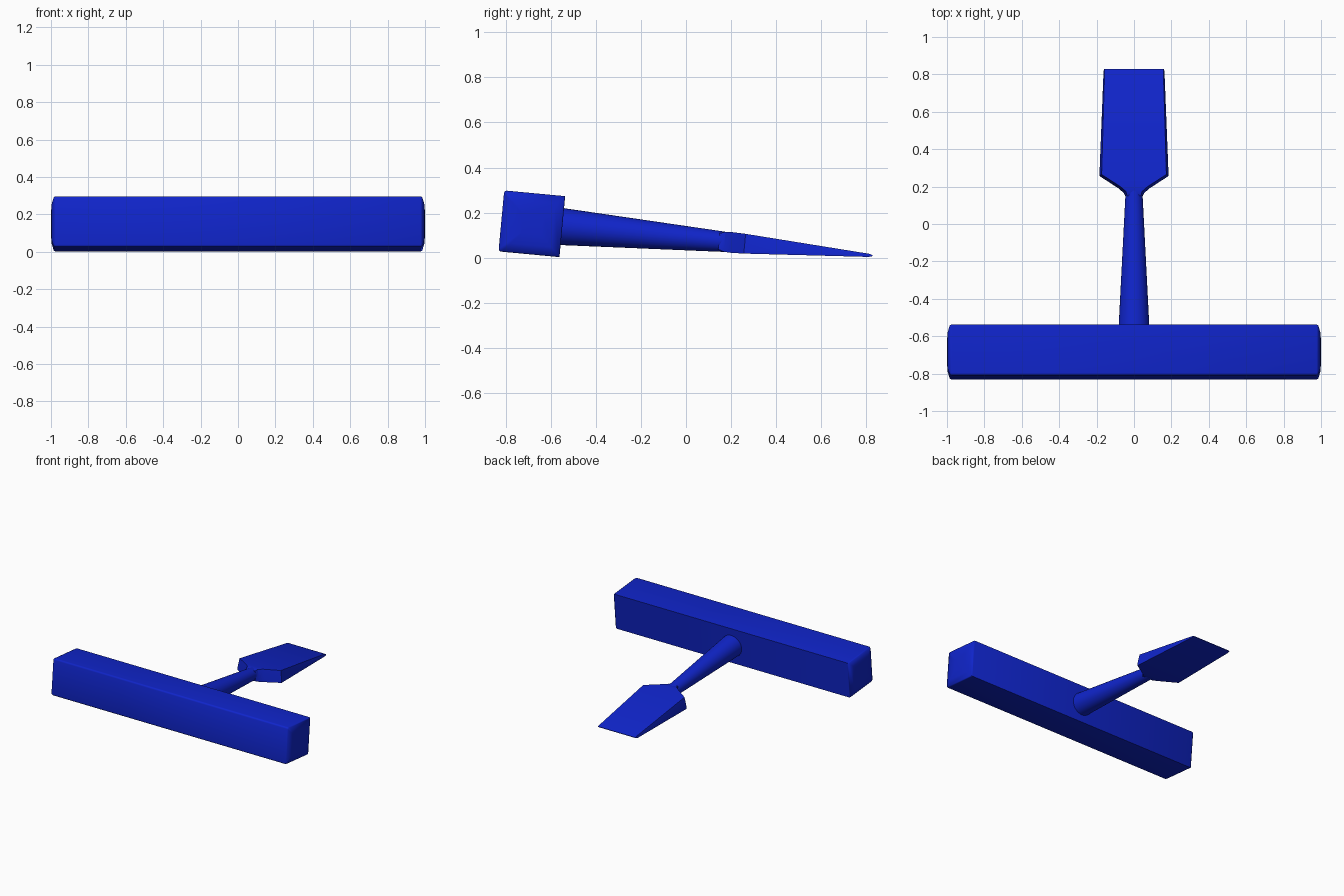
import bpy, bmesh, math
from mathutils import Matrix, Vector

if "Cube" in bpy.data.objects:
    bpy.data.objects.remove(bpy.data.objects["Cube"], do_unlink=True)

blue = bpy.data.materials.new("deep_blue")
blue.use_nodes = True
blue.diffuse_color = (0.005, 0.018, 0.6, 1)
blue.node_tree.nodes["Principled BSDF"].inputs["Base Color"].default_value = blue.diffuse_color

# Whole tool leans down from the grip towards the blade tip
PLACE = Matrix.Translation((0, -0.685, 0.15)) @ Matrix.Rotation(math.radians(-5.35), 4, "X")


def loft(name, rings, smooth_angle):
    """Skin a closed solid through rings of equal point count."""
    bm = bmesh.new()
    loops = [[bm.verts.new(p) for p in ring] for ring in rings]
    for a, b in zip(loops, loops[1:]):
        for i in range(len(a)):
            j = (i + 1) % len(a)
            bm.faces.new((a[i], a[j], b[j], b[i]))
    bm.faces.new(loops[0])
    bm.faces.new(loops[-1])
    bmesh.ops.recalc_face_normals(bm, faces=bm.faces)
    mesh = bpy.data.meshes.new(name)
    bm.to_mesh(mesh)
    bm.free()
    mesh.materials.append(blue)
    obj = bpy.data.objects.new(name, mesh)
    bpy.context.collection.objects.link(obj)
    obj.matrix_world = PLACE
    bpy.ops.object.select_all(action="DESELECT")
    obj.select_set(True)
    bpy.context.view_layer.objects.active = obj
    bpy.ops.object.shade_smooth_by_angle(angle=math.radians(smooth_angle))
    return obj


# Crossbar: square section, softened front corners, shallow domed ends
HALF, SOFT = 0.136, 0.012
section = [(HALF, -HALF), (HALF, HALF)]
for side, start in ((1, 90), (-1, 180)):
    for step in range(4):
        a = math.radians(start + step * 30)
        section.append((-HALF + SOFT + SOFT * math.cos(a),
                        side * (HALF - SOFT) + SOFT * math.sin(a)))
dome = [(1.0, 0.35), (0.997, 0.7), (0.985, 0.965), (0.976, 1.0)]
stations = [(-x, s) for x, s in dome] + dome[::-1]
loft("crossbar", [[(x, y * s, z * s) for y, z in section] for x, s in stations], 50)


# Shaft: tapering round rod
def circle(y, radius, count=32):
    return [(radius * math.cos(math.tau * i / count), y, radius * math.sin(math.tau * i / count))
            for i in range(count)]


loft("shaft", [circle(0.12, 0.083), circle(0.84, 0.046), circle(0.90, 0.042)], 40)


# Blade: flared shoulders, then a wedge thinning to the tip
def blade_section(y, width, thick, slope):
    top = width - slope
    return [(-width, y, -thick), (width, y, -thick), (width, y, -thick * 0.6),
            (top, y, thick), (-top, y, thick), (-width, y, -thick * 0.6)]


blade = [(0.835, 0.044, 0.036, 0.008), (0.86, 0.056, 0.044, 0.012),
         (0.885, 0.085, 0.046, 0.012), (0.95, 0.185, 0.044, 0.012),
         (1.505, 0.163, 0.007, 0.006), (1.52, 0.160, 0.002, 0.002)]
loft("blade", [blade_section(*s) for s in blade], 25)
